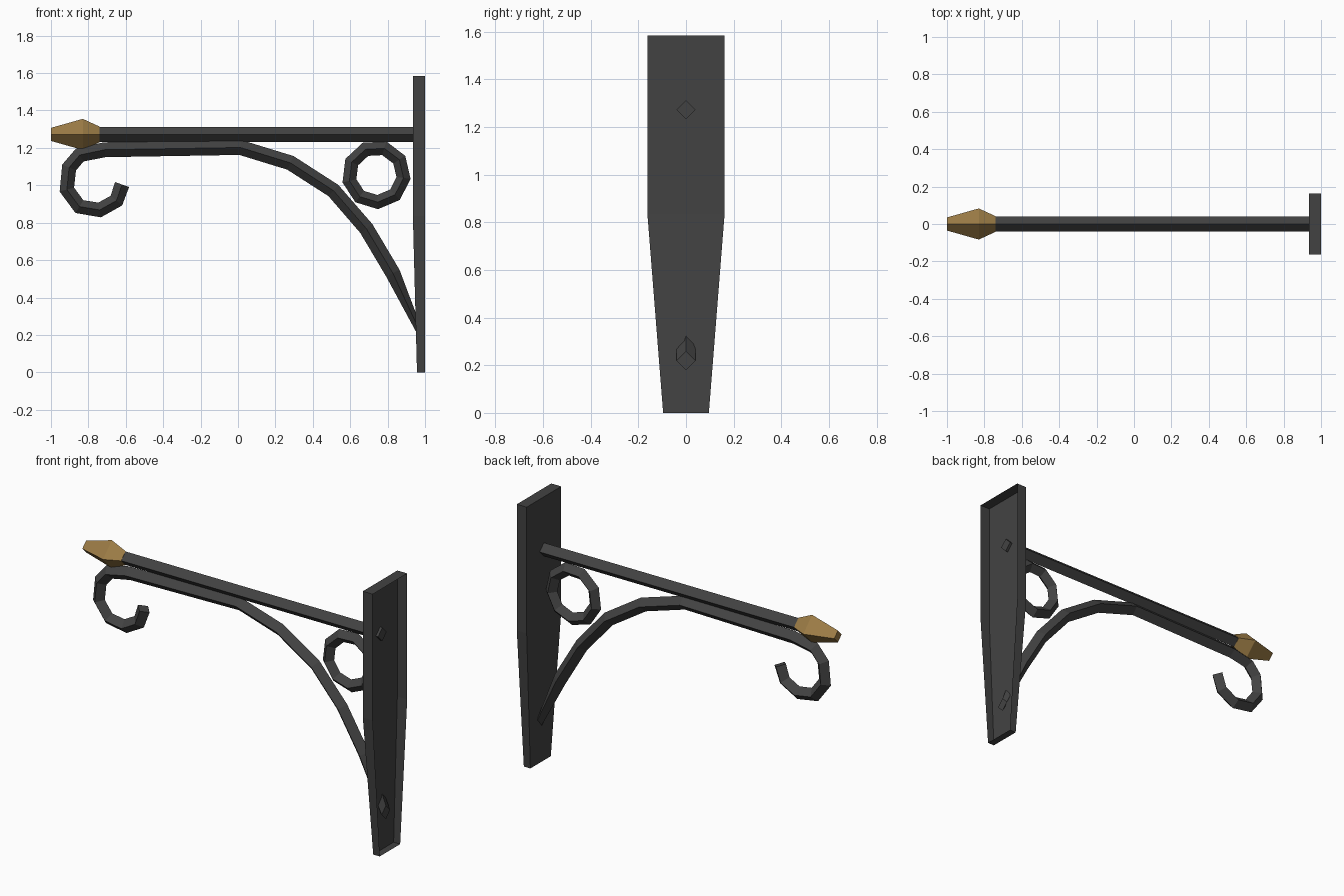
import bpy, bmesh, math
from mathutils import Vector

if "Cube" in bpy.data.objects:
    bpy.data.objects.remove(bpy.data.objects["Cube"])


def material(name, color):
    m = bpy.data.materials.new(name)
    m.diffuse_color = color
    m.use_nodes = True
    m.node_tree.nodes["Principled BSDF"].inputs["Base Color"].default_value = m.diffuse_color
    return m


iron = material("dark_iron", (0.055, 0.055, 0.055, 1))
brass = material("brass", (0.33, 0.2, 0.06, 1))


def make_object(name, bm, mat, fix_normals=True):
    if fix_normals:
        bmesh.ops.recalc_face_normals(bm, faces=bm.faces)
    mesh = bpy.data.meshes.new(name)
    bm.to_mesh(mesh)
    bm.free()
    mesh.materials.append(mat)
    obj = bpy.data.objects.new(name, mesh)
    bpy.context.collection.objects.link(obj)
    return obj


def diamond_sweep(name, path, radii, mat, closed=False, end_normal=None):
    """Sweep a four-sided diamond section along a path in the XZ plane."""
    bm = bmesh.new()
    pts = [Vector((x, 0, z)) for x, z in path]
    n = len(pts)
    rings = []
    for i, p in enumerate(pts):
        a = pts[i - 1] if (i or closed) else p
        b = pts[(i + 1) % n] if (i < n - 1 or closed) else p
        t = (p - a).normalized() + (b - p).normalized()
        t.normalize()
        side = Vector((-t.z, 0, t.x))
        if end_normal and i == n - 1:
            side = Vector(end_normal)
        r = radii[i]
        offsets = (side * r, Vector((0, r, 0)), -side * r, Vector((0, -r, 0)))
        rings.append([bm.verts.new(p + o) for o in offsets])
    for i in range(n if closed else n - 1):
        r0, r1 = rings[i], rings[(i + 1) % n]
        for k in range(4):
            j = (k + 1) % 4
            bm.faces.new((r0[k], r0[j], r1[j], r1[k]))
    if not closed:
        bm.faces.new(rings[0])
        bm.faces.new(rings[-1])
    return make_object(name, bm, mat)


# Wall plate: tapered shell, open on the wall side
bm = bmesh.new()
levels = []
for z, half, x in ((0, 0.096, 0.957), (0.835, 0.162, 0.935), (1.585, 0.162, 0.935)):
    levels.append([bm.verts.new(c) for c in
                   ((1, -half, z), (x, -half, z), (x, half, z), (1, half, z))])
for lo, hi in zip(levels, levels[1:]):
    for k in range(3):
        bm.faces.new((lo[k], hi[k], hi[k + 1], lo[k + 1]))
bm.faces.new(levels[0])
bm.faces.new(levels[-1][::-1])
for f in bm.faces:
    f.normal_update()
make_object("wall_plate", bm, iron)

# Straight top bar, ending just inside the plate
diamond_sweep("top_bar", [(-0.75, 1.272), (0.95, 1.272)], [0.04, 0.04], iron)

# Brass spear tip
diamond_sweep("finial", [(-1, 1.272), (-0.83, 1.272), (-0.74, 1.272)],
              [0.035, 0.083, 0.042], brass)

# Curved brace running from the scroll tip to the plate
brace = [(-0.62, 1.004), (-0.65, 0.918), (-0.74, 0.868), (-0.848, 0.886),
         (-0.915, 0.977), (-0.903, 1.095), (-0.846, 1.162), (-0.713, 1.19),
         (0.013, 1.202), (0.28, 1.12), (0.51, 0.972), (0.686, 0.769),
         (0.828, 0.53), (0.973, 0.218)]
diamond_sweep("brace_scroll", brace, [0.04] * len(brace), iron, end_normal=(0, 0, 1))

# Decorative ring in the corner
ring = [(0.739 + 0.147 * math.cos(math.radians(40 * i - 7)),
         1.057 + 0.147 * math.sin(math.radians(40 * i - 7))) for i in range(9)]
diamond_sweep("corner_ring", ring, [0.038] * 9, iron, closed=True)
